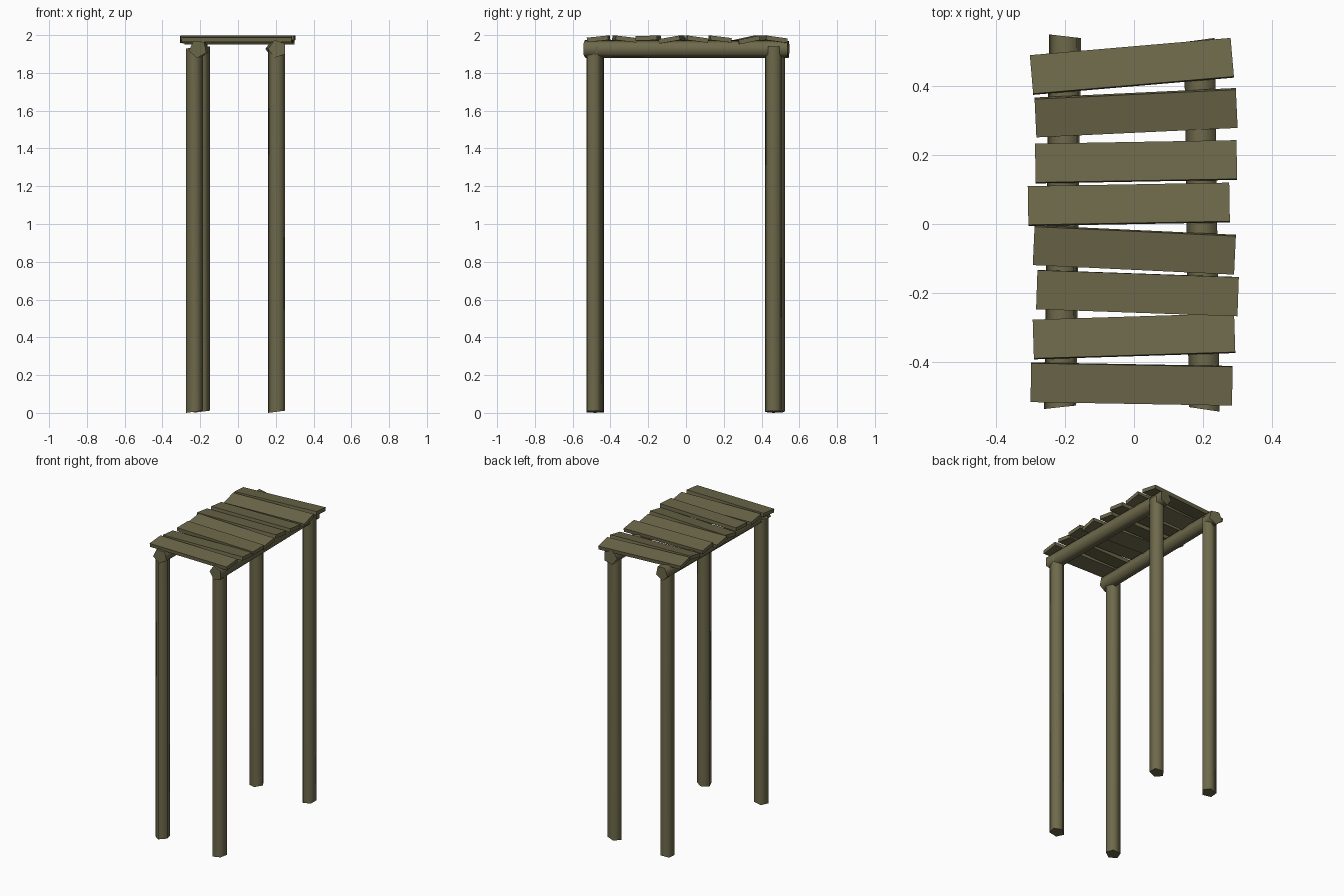
import bpy, bmesh, math
from mathutils import Vector, Matrix

if "Cube" in bpy.data.objects:
    bpy.data.objects.remove(bpy.data.objects["Cube"])

wood = bpy.data.materials.new("weathered olive wood")
wood.diffuse_color = (0.155, 0.141, 0.070, 1)
wood.use_nodes = True
wood.node_tree.nodes["Principled BSDF"].inputs["Base Color"].default_value = wood.diffuse_color


def finish(bm, name):
    mesh = bpy.data.meshes.new(name)
    bm.to_mesh(mesh)
    bm.free()
    mesh.materials.append(wood)
    obj = bpy.data.objects.new(name, mesh)
    bpy.context.collection.objects.link(obj)
    return obj


def log(name, start, end, side, phase, radius=0.047, skew=(0, 0)):
    """Five-sided log from start to end, first corner at `phase` degrees,
    ends sawn off slightly askew."""
    start, end = Vector(start), Vector(end)
    axis = (end - start).normalized()
    u = Vector(side)
    u = (u - axis * u.dot(axis)).normalized()
    v = u.cross(axis) if abs(axis.y) < 0.5 else Vector((0, 0, 1))
    bm = bmesh.new()
    rings = []
    for centre, s in ((start, skew[0]), (end, skew[1])):
        ring = []
        for i in range(5):
            a = math.radians(phase + 72 * i)
            offset = (u * math.cos(a) + v * math.sin(a)) * radius
            ring.append(bm.verts.new(centre + offset + axis * s * math.cos(a)))
        rings.append(ring)
    for i in range(5):
        j = (i + 1) % 5
        f = bm.faces.new((rings[0][i], rings[0][j], rings[1][j], rings[1][i]))
        f.smooth = True
    caps = [bm.faces.new(r) for r in rings]
    bmesh.ops.recalc_face_normals(bm, faces=bm.faces)
    for cap in caps:
        for e in cap.edges:
            e.smooth = False
    return finish(bm, name)


# Four upright legs
legs = {
    "front_left_leg": (-0.230, -0.474, 20),
    "front_right_leg": (0.205, -0.488, 50),
    "back_left_leg": (-0.194, 0.480, 5),
    "back_right_leg": (0.205, 0.464, 35),
}
for name, (x, y, phase) in legs.items():
    log(name, (x, y, 0.006), (x, y, 1.935), (1, 0, 0), phase, skew=(0.006, 0.006))

# Two top rails
log("left_rail", (-0.212, -0.53, 1.927), (-0.198, 0.543, 1.927), (1, 0, 0), -96,
    radius=0.049, skew=(0.006, -0.005))
log("right_rail", (0.208, -0.537, 1.927), (0.194, 0.533, 1.927), (1, 0, 0), -108,
    radius=0.049, skew=(-0.008, 0.006))

# Crooked planks: x, y, yaw, tilt (degrees)
planks = [
    (-0.006, 0.456, 4.9, -8), (0.006, 0.322, 2.7, 12), (0.006, 0.180, 1.0, -7),
    (-0.015, 0.057, 1.0, -8), (0.001, -0.075, -2.7, 10), (0.010, -0.200, -2.0, 2),
    (0.000, -0.325, 1.8, -7), (-0.007, -0.463, -1.0, 6),
]
for n, (x, y, yaw, tilt) in enumerate(planks, 1):
    bm = bmesh.new()
    bmesh.ops.create_cube(bm, size=1)
    rot = Matrix.Rotation(math.radians(yaw), 4, 'Z') @ Matrix.Rotation(math.radians(tilt), 4, 'X')
    size = Matrix.Diagonal((0.583, 0.113, 0.024, 1))
    z = 1.998 - 0.012 - 0.056 * math.sin(math.radians(abs(tilt)))
    bm.transform(Matrix.Translation((x, y, z)) @ rot @ size)
    finish(bm, f"plank_{n}")
